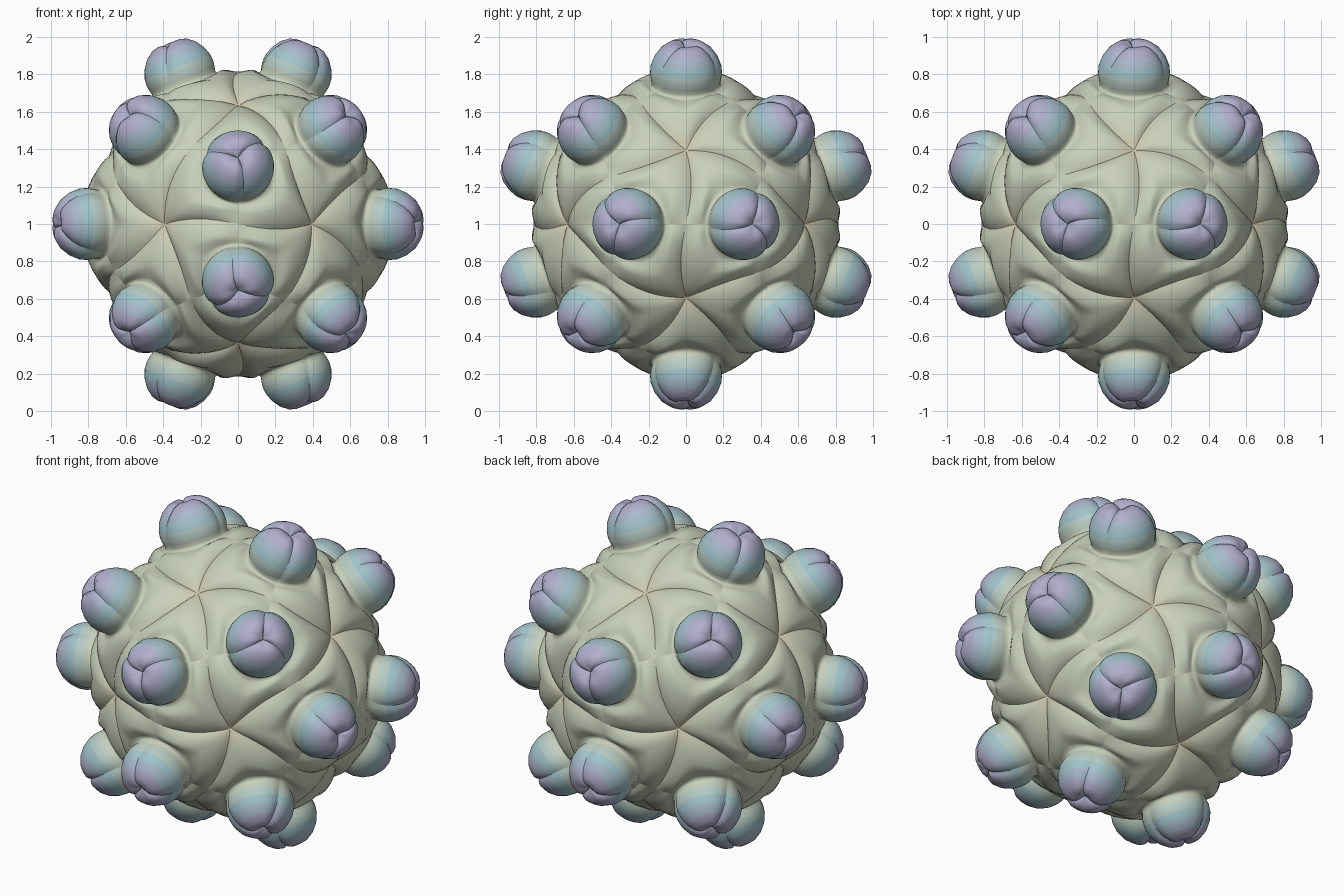
import bpy, bmesh
from math import sin, cos, radians, pi, sqrt
from mathutils import Vector, Matrix, Quaternion
from itertools import product

if "Cube" in bpy.data.objects:
    bpy.data.objects.remove(bpy.data.objects["Cube"])

PHI = (1 + sqrt(5)) / 2
COLS, BODY_ROWS = 16, 10
A5, A2 = radians(37.377), radians(20.905)   # angles from 3-fold axis to 5-fold / 2-fold axes
R5, R2 = 0.745, 0.815                       # body radius at those axes
KNOB_C = 0.855                              # knob centre distance
TWIST, BEND = radians(22), 0.035
# knob profile: (distance from axis, height), tip to neck
PROFILE = [(0, 1.0), (0.03, 1.022), (0.065, 1.035), (0.10, 1.025), (0.14, 0.995), (0.172, 0.95), (0.19, 0.90),
           (0.193, 0.86), (0.188, 0.83), (0.182, 0.808), (0.186, 0.79)]


def polar(angle, azimuth):
    return Vector((sin(angle) * cos(azimuth), sin(angle) * sin(azimuth), cos(angle)))


FIVE = polar(A5, 0)


def outer_edge(u):
    """Direction on the seam 2-fold -> 5-fold -> 2-fold, u in -1..1, and its radius."""
    t = abs(u)
    two = polar(A2, radians(60) * (1 if u > 0 else -1))
    d = FIVE.lerp(two, t).normalized()
    side = FIVE.cross(two).normalized()
    d = (d + side * BEND * sin(pi * t)).normalized()
    return d, R5 + (R2 - R5) * (t ** 0.8)


def tile_points():
    rows = []
    n = len(PROFILE)
    for i, (rho, h) in enumerate(PROFILE):          # knob third
        tw = TWIST * (1 - i / (n - 1))
        fade = 1 - (i / (n - 1)) ** 3
        row = []
        for j in range(COLS + 1):
            u = 2 * j / COLS - 1
            a = radians(60) * u + tw
            k = 1 - 0.10 * fade * abs(u) ** 5
            row.append(Vector((rho * k * cos(a), rho * k * sin(a), KNOB_C + (h - KNOB_C) * k)))
        rows.append(row)
    base = rows[-1]
    for i in range(1, BODY_ROWS + 1):               # body petal
        s = i / BODY_ROWS
        row = []
        for j in range(COLS + 1):
            u = 2 * j / COLS - 1
            d1, r1 = outer_edge(u)
            r0 = base[j].length
            d = base[j].normalized().lerp(d1, s).normalized()
            e = (1 - abs(u) ** 4) * (1 - s ** 3)
            r = r0 + (r1 - r0) * s + 0.035 * e * min(1, s * 3)
            row.append(d * r)
        rows.append(row)
    return rows


# colour bands from body to knob tip
STOPS = [(0.74, (0.66, 0.60, 0.43)), (0.79, (0.59, 0.63, 0.49)), (0.85, (0.58, 0.64, 0.51)),
         (0.94, (0.35, 0.55, 0.60)), (1.03, (0.45, 0.41, 0.60))]
BANDS = 14


def colour(r):
    for (r0, c0), (r1, c1) in zip(STOPS, STOPS[1:]):
        if r <= r1:
            return Vector(c0).lerp(Vector(c1), max(0, (r - r0) / (r1 - r0)))
    return Vector(STOPS[-1][1])


mesh = bpy.data.meshes.new("capsid_tile")
for b in range(BANDS):
    m = bpy.data.materials.new("shell_band_%d" % b)
    m.diffuse_color = (*colour(0.74 + 0.29 * (b + 0.5) / BANDS), 1)
    m.use_nodes = True
    m.node_tree.nodes["Principled BSDF"].inputs["Base Color"].default_value = m.diffuse_color
    mesh.materials.append(m)

# one tile: petal with a third of a knob
bm = bmesh.new()
rows = [[bm.verts.new(p) for p in row] for row in tile_points()]
for a, b in zip(rows, rows[1:]):
    for j in range(COLS):
        f = bm.faces.new((a[j], b[j], b[j + 1], a[j + 1]))
        f.smooth = True
        r = f.calc_center_median().length
        f.material_index = max(0, min(BANDS - 1, int((r - 0.74) / 0.29 * BANDS)))
bmesh.ops.remove_doubles(bm, verts=bm.verts, dist=1e-5)
bm.to_mesh(mesh)
bm.free()

# symmetry axes: knobs on the 20 three-fold axes, petals meet at the 12 five-fold axes
threes = [Vector(p) for p in product((-1, 1), repeat=3)]
fives = []
for s, t in product((-1, 1), repeat=2):
    threes += [Vector((0, s * PHI, t / PHI)), Vector((s / PHI, 0, t * PHI)), Vector((s * PHI, t / PHI, 0))]
    fives += [Vector((0, s, t * PHI)), Vector((s * PHI, 0, t)), Vector((s, t * PHI, 0))]

# place 60 rotated copies
count = 0
for t in threes:
    z = t.normalized()
    for f in fives:
        if z.dot(f.normalized()) < 0.75:
            continue
        x = (f - z * f.dot(z)).normalized()
        y = z.cross(x)
        ob = bpy.data.objects.new("capsid_tile_%02d" % count, mesh)
        ob.matrix_world = Matrix.Translation((0, 0, 1)) @ Matrix((x, y, z)).transposed().to_4x4()
        bpy.context.collection.objects.link(ob)
        count += 1
